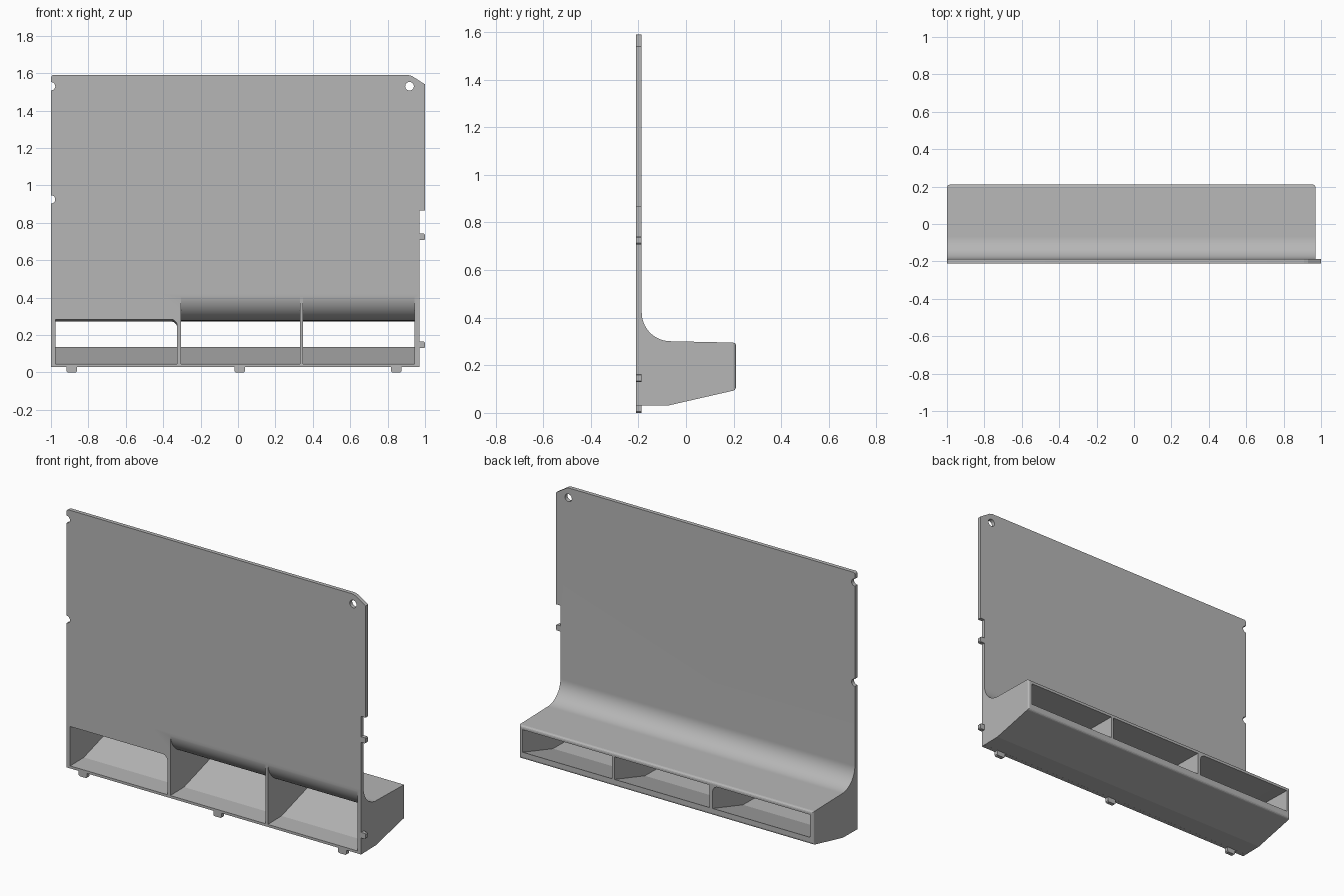
import bpy, bmesh, math
from mathutils import Vector

cube = bpy.data.objects.get("Cube")
if cube:
    bpy.data.objects.remove(cube, do_unlink=True)

grey = bpy.data.materials.new("matte grey")
grey.use_nodes = True
grey.diffuse_color = (0.47, 0.47, 0.47, 1)
grey.node_tree.nodes["Principled BSDF"].inputs["Base Color"].default_value = (0.47, 0.47, 0.47, 1)

FRONT, BACK, SKIN = -0.21, 0.21, -0.186
LEFT, RIGHT, BASE = -0.999, 0.97, 0.03


def arc(cu, cv, r, start, end, steps=24):
    angles = [math.radians(start + (end - start) * i / steps) for i in range(steps + 1)]
    return [(cu + r * math.cos(a), cv + r * math.sin(a)) for a in angles]


def prism(name, outline, axis, low, high, bevel_rule=None, width=0.01, segments=3):
    """Extrude an outline along x (outline is y, z) or along y (outline is x, z)."""
    bm = bmesh.new()
    place = (lambda u, v, d: (d, u, v)) if axis == "x" else (lambda u, v, d: (u, d, v))
    face = bm.faces.new([bm.verts.new(place(u, v, low)) for u, v in outline])
    grown = bmesh.ops.extrude_face_region(bm, geom=[face])["geom"]
    shift = Vector(place(0, 0, high - low))
    bmesh.ops.translate(bm, vec=shift, verts=[g for g in grown if isinstance(g, bmesh.types.BMVert)])
    bmesh.ops.recalc_face_normals(bm, faces=bm.faces)
    if bevel_rule:
        edges = [e for e in bm.edges if all(bevel_rule(v.co) for v in e.verts)]
        bmesh.ops.bevel(bm, geom=edges, offset=width, segments=segments, profile=0.5, affect="EDGES")
    mesh = bpy.data.meshes.new(name)
    bm.to_mesh(mesh)
    bm.free()
    mesh.materials.append(grey)
    obj = bpy.data.objects.new(name, mesh)
    bpy.context.collection.objects.link(obj)
    return obj


def combine(target, tool, operation):
    mod = target.modifiers.new(operation.lower(), "BOOLEAN")
    mod.operation, mod.solver, mod.object = operation, "EXACT", tool
    bpy.context.view_layer.objects.active = target
    bpy.ops.object.modifier_apply(modifier=mod.name)
    bpy.data.objects.remove(tool, do_unlink=True)


# Panel outline with bottom tabs, side tabs, clipped corner and edge notches
outline = [(LEFT, BASE)]
for x in (-0.89, 0.01, 0.845):
    outline += [(x - 0.028, BASE), (x - 0.028, 0.006), (x - 0.022, 0),
                (x + 0.022, 0), (x + 0.028, 0.006), (x + 0.028, BASE)]
outline.append((RIGHT, BASE))
for z in (0.147, 0.725):
    outline += [(RIGHT, z - 0.017), (0.995, z - 0.017), (1, z - 0.012),
                (1, z + 0.012), (0.995, z + 0.017), (RIGHT, z + 0.017)]
outline += [(RIGHT, 0.865), (1, 0.865), (1, 1.54), (0.93, 1.585), (0.91, 1.59)]
outline += arc(LEFT + 0.012, 1.578, 0.012, 90, 180, 4)
for z in (1.53, 0.925):
    outline += arc(LEFT, z, 0.022, 90, -90, 16)
panel = prism("back_panel_with_duct", outline, "y", FRONT, SKIN)

# Duct body with a concave sweep up into the panel
profile = [(FRONT, BASE), (-0.07, BASE + 0.002), (BACK, 0.096), (BACK, 0.295)]
profile += arc(-0.065, 0.422, 0.121, 270, 180) + [(FRONT, 0.422)]
duct = prism("duct_body", profile, "x", LEFT, RIGHT, lambda c: c.y > BACK - 0.001, 0.012)
combine(panel, duct, "UNION")

# Straight channel with one rounded top corner
floor = [(FRONT - 0.02, 0.045), (-0.08, 0.047), (BACK + 0.02, 0.142)]
straight = floor + [(BACK + 0.02, 0.272), (FRONT - 0.02, 0.284)]
combine(panel, prism("channel_cutter", straight, "x", -0.975, -0.325,
                     lambda c: c.x > -0.33 and c.z > 0.2, 0.035, 10), "DIFFERENCE")

# Two channels whose ceilings follow the sweep
curved = floor + [(BACK + 0.02, 0.272)] + arc(-0.065, 0.422, 0.146, 270, 186)
curved += [(FRONT - 0.02, 0.407)]
for low, high in ((-0.305, 0.331), (0.347, 0.945)):
    combine(panel, prism("channel_cutter", curved, "x", low, high), "DIFFERENCE")

# Corner mounting hole
hole = prism("hole_cutter", arc(0.917, 1.53, 0.023, 0, 348.75, 31), "y", FRONT - 0.05, SKIN + 0.05)
combine(panel, hole, "DIFFERENCE")

bpy.ops.object.select_all(action="DESELECT")
panel.select_set(True)
bpy.context.view_layer.objects.active = panel
bpy.ops.object.shade_smooth_by_angle(angle=math.radians(12))
